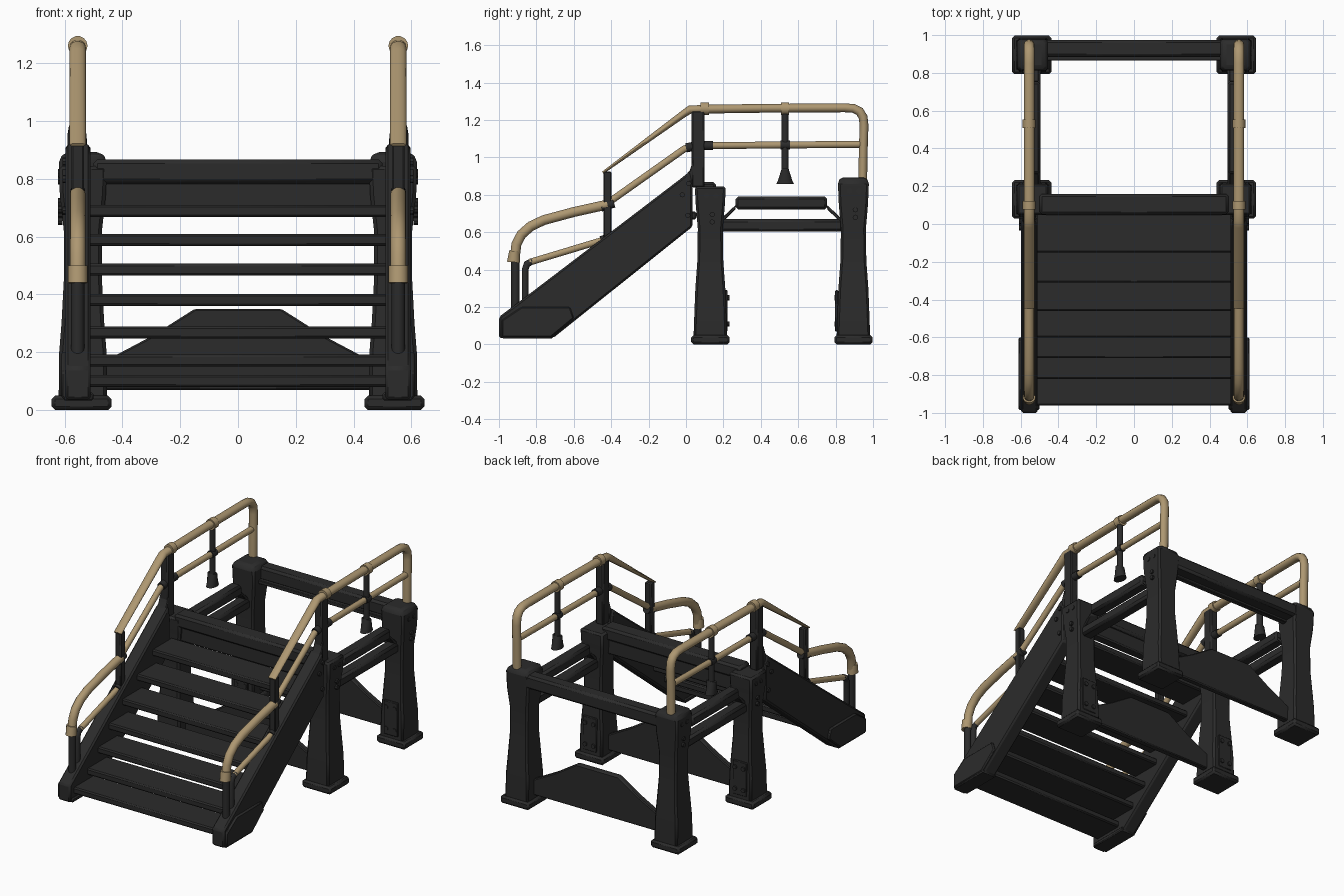
import bpy, bmesh, math
from mathutils import Vector, Matrix

if "Cube" in bpy.data.objects:
    bpy.data.objects.remove(bpy.data.objects["Cube"])


def material(name, rgb):
    m = bpy.data.materials.new(name)
    m.diffuse_color = (*rgb, 1)
    m.use_nodes = True
    m.node_tree.nodes["Principled BSDF"].inputs["Base Color"].default_value = m.diffuse_color
    return m


DARK = material("charcoal", (0.024, 0.024, 0.024))
TAN = material("tan", (0.42, 0.31, 0.165))


def finish(bm, name, mat, mirror=True, bevel=0.0):
    bmesh.ops.recalc_face_normals(bm, faces=bm.faces)
    me = bpy.data.meshes.new(name)
    bm.to_mesh(me)
    bm.free()
    me.materials.append(mat)
    me.shade_smooth()
    me.set_sharp_from_angle(angle=math.radians(35))
    ob = bpy.data.objects.new(name, me)
    bpy.context.collection.objects.link(ob)
    if bevel:
        b = ob.modifiers.new("bevel", 'BEVEL')
        b.width, b.segments, b.limit_method = bevel, 1, 'ANGLE'
    if mirror:
        ob.modifiers.new("mirror", 'MIRROR')
    return ob


def skin(bm, rings):
    # join closed rings of points and cap both ends
    vs = [[bm.verts.new(p) for p in r] for r in rings]
    n = len(vs[0])
    for a, b in zip(vs, vs[1:]):
        for i in range(n):
            j = (i + 1) % n
            bm.faces.new((a[i], a[j], b[j], b[i]))
    bm.faces.new(vs[0][::-1])
    bm.faces.new(vs[-1])


def box(name, x, y, z, mirror=True, bevel=0.008, mat=DARK):
    bm = bmesh.new()
    skin(bm, [[(x[0], y[0], h), (x[1], y[0], h), (x[1], y[1], h), (x[0], y[1], h)] for h in z])
    return finish(bm, name, mat, mirror, bevel)


def side_panel(name, pts, x0, x1, bevel=0.008):
    # profile in the y-z plane, extruded along x
    bm = bmesh.new()
    skin(bm, [[(x, y, z) for y, z in pts] for x in (x0, x1)])
    return finish(bm, name, DARK, True, bevel)


def tube(name, pts, r, mat, x=0.555, flat=None, sides=14):
    # sweep along a y-z path; flat gives the thickness radius at each point
    bm, rings = bmesh.new(), []
    P = [Vector(p) for p in pts]
    for i, p in enumerate(P):
        d0 = (p - P[i - 1]).normalized() if i else None
        d1 = (P[i + 1] - p).normalized() if i < len(P) - 1 else None
        t = ((d0 or d1) + (d1 or d0)).normalized()
        k = 1 / max(0.5, t.dot(d1 or d0))
        n = Vector((-t.y, t.x)) * (flat[i] if flat else r) * k
        ring = []
        for s in range(sides):
            a = 2 * math.pi * s / sides
            q = p + n * math.sin(a)
            ring.append((x + r * math.cos(a), q.x, q.y))
        rings.append(ring)
    skin(bm, rings)
    return finish(bm, name, mat)


def bolts(name, places, axis, r=0.014, depth=0.016):
    bm = bmesh.new()
    rot = Matrix.Rotation(math.pi / 2, 4, 'Y' if axis == 'x' else 'X')
    for p in places:
        bmesh.ops.create_cone(bm, cap_ends=True, segments=8, radius1=r, radius2=r,
                              depth=depth, matrix=Matrix.Translation(p) @ rot)
    finish(bm, name, DARK)


# legs, waisted, with feet, brackets and bolts
SECTIONS = [(0.03, .084, .09), (0.2, .082, .084), (0.3, .074, .08), (0.45, .066, .069),
            (0.62, .066, .067), (0.75, .08, .078), (1.0, .083, .083)]
for label, yc, top, inward in (("front", 0.13, 0.845, 1), ("back", 0.895, 0.87, -1)):
    bm, rings = bmesh.new(), []
    levels = [(min(z, top), a, b) for z, a, b in SECTIONS]
    if label == "back":
        levels.append((0.893, .06, .066))
    for z, a, b in levels:
        rings.append([(0.537 + sx * a, yc + sy * b, z)
                      for sx, sy in ((-1, -1), (1, -1), (1, 1), (-1, 1))])
    skin(bm, rings)
    finish(bm, label + "_leg", DARK, True, 0.012)
    box(label + "_foot", (0.438, 0.645), (yc - .102, yc + .102), (0, 0.05), bevel=0.012)
    face = yc + inward * 0.086
    box(label + "_leg_bracket", (0.49, 0.59), sorted((face - .012, face + .006)), (0.07, 0.29), bevel=0.004)
    bolts(label + "_bracket_bolts", [(x, face + inward * .008, z) for x in (.51, .57) for z in (.11, .25)], 'y')
    bolts(label + "_leg_bolts", [(0.615, yc + dy, top - dz) for dy, dz in
                                 ((-.02, .05), (.03, .05), (.01, .15), (.01, .19))], 'x')
    # braced panel between the feet
    bm = bmesh.new()
    prof = [(-.47, .07), (.47, .07), (.47, .165), (.3, .255), (.15, .35), (-.15, .35), (-.3, .255), (-.47, .165)]
    skin(bm, [[(x, y, z) for x, z in prof] for y in (yc - .02, yc + .02)])
    finish(bm, label + "_lower_panel", DARK, False, 0.006)

# cross beams
box("front_top_beam", (-.5, .5), (.05, .16), (.785, .868), False, 0.014)
box("front_apron", (-.5, .5), (.075, .14), (.69, .79), False)
box("back_top_beam", (-.5, .5), (.885, .975), (.78, .868), False, 0.014)
box("back_beam_lip", (-.5, .5), (.865, .9), (.765, .79), False, 0.004)

# side beams with angled ends
box("side_lower_beam", (.495, .575), (.18, .84), (.603, .67), bevel=0.014)
box("side_upper_beam", (.495, .575), (.265, .755), (.722, .792), bevel=0.014)
for label, a, b in (("front", .265, .19), ("back", .755, .83)):
    side_panel(label + "_beam_strut", [(a, .745), (a, .722), (b, .65), (b, .675)], .505, .565, 0.004)

# stair stringers
side_panel("stair_stringer", [(-1, .035), (-.71, .035), (.035, .63), (.035, .86), (.02, .925),
                              (-.03, .885), (-.9, .222), (-1, .147)], .51, .598, 0.01)
side_panel("stringer_foot_plate", [(-.985, .04), (-.72, .04), (-.6, .14), (-.62, .2), (-.88, .2),
                                   (-.985, .13)], .59, .611, 0.006)
box("stringer_foot", (.5, .606), (-.985, -.71), (.033, .06), bevel=0.006)
bolts("stringer_bolts", [(.6, .01, .69), (.6, -.02, .8), (.6, .015, .86)], 'x')

# treads
TREADS = [(-.15, .71), (-.31, .61), (-.46, .507), (-.6, .402), (-.71, .29), (-.82, .192), (-.96, .122)]
for i, (y, z) in enumerate(TREADS):
    box(f"tread_{i + 1}", (-.52, .52), (y, y + .205), (z - .042, z), False, 0.008)

# rail posts
box("main_post", (.527, .583), (.03, .1), (.84, 1.25), bevel=0.008)
side_panel("main_post_gusset", [(-.06, .84), (.035, .84), (.04, .99), (.02, .93)], .525, .59, 0.005)
box("middle_post", (.533, .577), (-.442, -.398), (.56, .925), bevel=0.006)
tube("lower_post", [(-.912, .18), (-.912, .46)], .023, DARK)
tube("lower_inner_post", [(-.86, .22), (-.86, .4), (-.85, .43), (-.82, .446)], .018, DARK)
tube("hanging_post", [(.53, 1.25), (.53, .93)], .019, DARK)
tube("hanging_post_foot", [(.53, .94), (.53, .88), (.53, .858)], .032, DARK, flat=[.019, .038, .048])

# handrails
tube("upper_handrail", [(.945, .885), (.948, 1.05), (.952, 1.17), (.947, 1.215), (.928, 1.246), (.895, 1.262),
                        (.85, 1.265), (.45, 1.263), (.1, 1.258), (.02, 1.255), (-.01, 1.235), (-.445, .918)], .028,
     TAN, flat=[.024, .024, .024, .024, .024, .024, .024, .024, .024, .022, .02, .007])
tube("upper_mid_rail", [(.945, 1.07), (.1, 1.063), (.04, 1.06), (-.01, 1.045), (-.42, .755)], .019, TAN)
tube("lower_handrail", [(-.42, .748), (-.6, .708), (-.76, .665), (-.83, .632), (-.88, .588), (-.907, .535),
                        (-.918, .44)], .027, TAN)
tube("lower_mid_rail", [(-.42, .565), (-.835, .44)], .018, TAN)
tube("lower_rail_cuff", [(-.918, .5), (-.922, .44)], .034, TAN, flat=[.028, .036])

# collars and couplings
for i, y in enumerate((.1, .53)):
    tube(f"rail_collar_{i + 1}", [(y - .022, 1.261), (y + .022, 1.261)], .034, TAN)
tube("mid_rail_coupling_back", [(.09, 1.063), (.145, 1.064)], .025, DARK)
tube("mid_rail_coupling_front", [(.045, 1.06), (.0, 1.051)], .025, DARK)
tube("hanging_coupling", [(.505, 1.067), (.555, 1.067)], .024, DARK)
tube("middle_coupling_upper", [(-.385, .757), (-.455, .735)], .026, DARK)
tube("middle_coupling_lower", [(-.385, .575), (-.455, .555)], .025, DARK)
